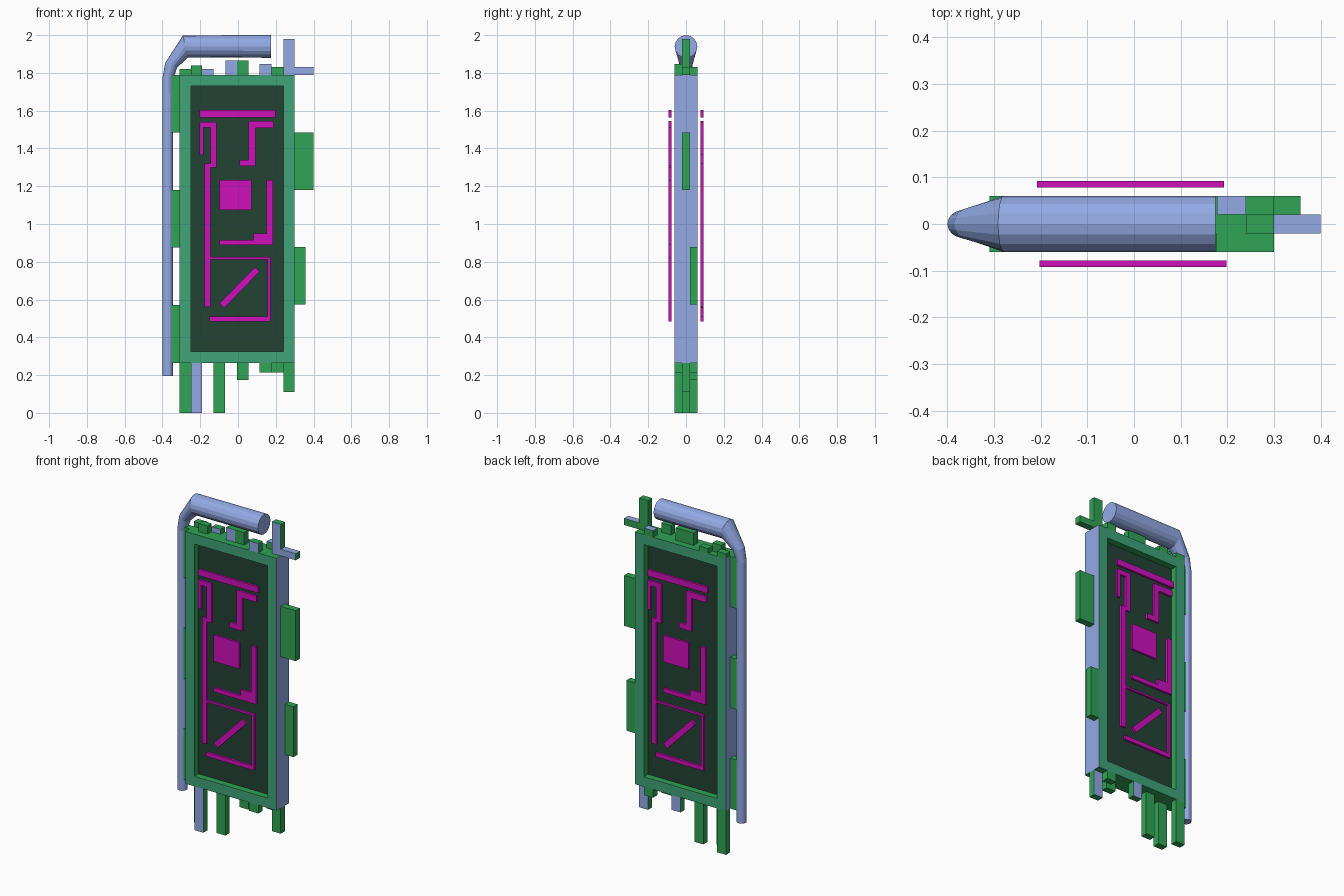
import bpy, bmesh, math
from mathutils import Vector, Matrix

if "Cube" in bpy.data.objects:
    bpy.data.objects.remove(bpy.data.objects["Cube"])


def mat(name, r, g, b):
    m = bpy.data.materials.new(name)
    m.diffuse_color = (r, g, b, 1)
    m.use_nodes = True
    m.node_tree.nodes["Principled BSDF"].inputs["Base Color"].default_value = m.diffuse_color
    return m


GREEN = mat("green", 0.03, 0.37, 0.09)
BLUE = mat("blue", 0.29, 0.40, 0.78)
TEAL = mat("teal", 0.05, 0.37, 0.19)
DARK = mat("dark_green", 0.017, 0.055, 0.034)
PINK = mat("magenta", 0.62, 0.005, 0.50)


def finish(bm, name, *mats):
    bmesh.ops.recalc_face_normals(bm, faces=bm.faces)
    me = bpy.data.meshes.new(name)
    bm.to_mesh(me)
    bm.free()
    for m in mats:
        me.materials.append(m)
    ob = bpy.data.objects.new(name, me)
    bpy.context.collection.objects.link(ob)
    return ob


def cube(x0, x1, y0, y1, z0, z1):
    bm = bmesh.new()
    bmesh.ops.create_cube(bm, size=1, matrix=Matrix.Translation(
        ((x0 + x1) / 2, (y0 + y1) / 2, (z0 + z1) / 2))
        @ Matrix.Diagonal((x1 - x0, y1 - y0, z1 - z0, 1)))
    bm.normal_update()
    return bm


DIRS = {"front": Vector((0, -1, 0)), "back": Vector((0, 1, 0)), "top": Vector((0, 0, 1))}


# block in one of three depth layers (-1 front, 0 middle, 1 back), chosen faces blue
def block(name, x0, x1, layer, z0, z1, blue=""):
    y = layer * 0.04
    bm = cube(x0, x1, y - 0.02, y + 0.02, z0, z1)
    for f in bm.faces:
        f.material_index = int(any(f.normal.dot(DIRS[d]) > 0.9 for d in blue.split()))
    finish(bm, name, GREEN, BLUE)


# slab body with a recessed panel on both faces
BOT, TOP = 0.265, 1.79
bm = cube(-0.31, 0.30, -0.06, 0.06, BOT, TOP)
for f in bm.faces:
    f.material_index = 1 if abs(f.normal.x) > 0.9 else 0
for f in [f for f in bm.faces if abs(f.normal.y) > 0.9]:
    n = f.normal.copy()
    rim = bmesh.ops.inset_region(bm, faces=[f], thickness=0.06, use_even_offset=True)["faces"]
    for r in rim:
        r.material_index = 2
    f.material_index = 0
    floor = bmesh.ops.extrude_discrete_faces(bm, faces=[f])["faces"][0]
    floor.material_index = 3
    bmesh.ops.translate(bm, verts=floor.verts, vec=-n * 0.04)
finish(bm, "body", GREEN, BLUE, TEAL, DARK)

# ragged blocks hanging below: x0, x1, layer, lower end, blue faces
for i, (x0, x1, lay, z, blue) in enumerate([
        (-0.31, -0.25, 1, 0, ""), (-0.25, -0.19, -1, 0, "front"),
        (-0.13, -0.07, 0, 0, ""), (-0.005, 0.055, 1, 0.175, "back"),
        (0.115, 0.178, -1, 0.215, ""), (0.178, 0.24, 1, 0.215, ""),
        (0.24, 0.30, 0, 0.11, "back")]):
    block(f"lower_block_{i}", x0, x1, lay, z, BOT, blue)

# ragged blocks standing on top
for i, (x0, x1, lay, z, blue) in enumerate([
        (-0.31, -0.25, 1, 1.82, ""), (-0.25, -0.19, 0, 1.84, ""),
        (-0.19, -0.13, 1, 1.82, "front"), (-0.065, -0.005, 0, 1.865, "front"),
        (-0.005, 0.055, 0, 1.865, ""), (0.115, 0.178, -1, 1.847, "front"),
        (0.178, 0.24, 1, 1.83, "top"), (0.24, 0.30, 0, 1.98, "front")]):
    block(f"upper_block_{i}", x0, x1, lay, TOP, z, blue)
block("upper_side_bar", 0.30, 0.40, 0, TOP, 1.83, "front top")

# side tabs and the brackets joining body and pipe
block("side_tab_upper", 0.30, 0.40, 0, 1.18, 1.485)
block("side_tab_lower", 0.30, 0.357, 1, 0.573, 0.877)
for i in range(3):
    z = BOT + i * 0.61
    block(f"pipe_bracket_{i}", -0.352, -0.31, 0, z, z + 0.305)

# bent pipe that widens at the top: x, z, radius, tilt of the run in degrees
SIDES = 16
bm = bmesh.new()
rings = []
for x, z, r, tilt in [(-0.372, 0.195, 0.028, 90), (-0.372, 1.77, 0.028, 85),
                      (-0.354, 1.84, 0.034, 67), (-0.279, 1.94, 0.06, 12),
                      (0.175, 1.94, 0.06, 0)]:
    t = math.radians(tilt)
    side = Vector((-math.sin(t), 0, math.cos(t)))
    ring = []
    for k in range(SIDES):
        a = 2 * math.pi * k / SIDES
        ring.append(bm.verts.new(Vector((x, 0, z)) + side * r * math.cos(a)
                                 + Vector((0, r * math.sin(a), 0))))
    rings.append(ring)
for a, b in zip(rings, rings[1:]):
    for k in range(SIDES):
        j = (k + 1) % SIDES
        bm.faces.new((a[k], a[j], b[j], b[k]))
bm.faces.new(rings[0])
bm.faces.new(rings[-1])
finish(bm, "pipe", BLUE)

# floating glowing strips, as x-z outlines
STRIPS = {
    "top_strip": [(-.203, 1.565), (.198, 1.565), (.198, 1.603), (-.203, 1.603)],
    "long_hook": [(-.203, 1.365), (-.182, 1.365), (-.182, 1.51), (-.145, 1.51),
                  (-.145, 1.32), (-.177, 1.32), (-.177, .56), (-.145, .56),
                  (-.145, 1.30), (-.113, 1.30), (-.113, 1.54), (-.203, 1.54)],
    "short_hook": [(.008, 1.306), (.092, 1.306), (.092, 1.507), (.188, 1.507),
                   (.188, 1.544), (.055, 1.544), (.055, 1.338), (.008, 1.338)],
    "centre_square": [(-.098, 1.073), (.072, 1.073), (.072, 1.232), (-.098, 1.232)],
    "corner_strip": [(-.098, .888), (.185, .888), (.185, 1.232), (.15, 1.232),
                     (.15, .951), (.082, .951), (.082, .914), (-.098, .914)],
    "open_frame": [(-.15, .485), (.172, .485), (.172, .824), (-.145, .824),
                   (-.145, .813), (.156, .813), (.156, .511), (-.15, .511)],
    "diagonal": [(-.098, .58), (-.072, .555), (.115, .749), (.09, .772)],
}
# back set is the front set turned half way round the body's middle
turn = Matrix.Translation((-0.005, 0, 0)) @ Matrix.Rotation(math.pi, 4, "Z") \
    @ Matrix.Translation((0.005, 0, 0))
for name, pts in STRIPS.items():
    for label, m in (("front", Matrix.Identity(4)), ("back", turn)):
        bm = bmesh.new()
        f = bm.faces.new([bm.verts.new((x, -0.092, z)) for x, z in pts])
        ext = bmesh.ops.extrude_face_region(bm, geom=[f])["geom"]
        bmesh.ops.translate(bm, vec=(0, 0.014, 0),
                            verts=[v for v in ext if isinstance(v, bmesh.types.BMVert)])
        if not f.is_valid or len(bm.faces) < len(pts) + 2:
            bm.faces.new([v for v in bm.verts if v.co.y < -0.085])
        bm.transform(m)
        finish(bm, f"{name}_{label}", PINK)
